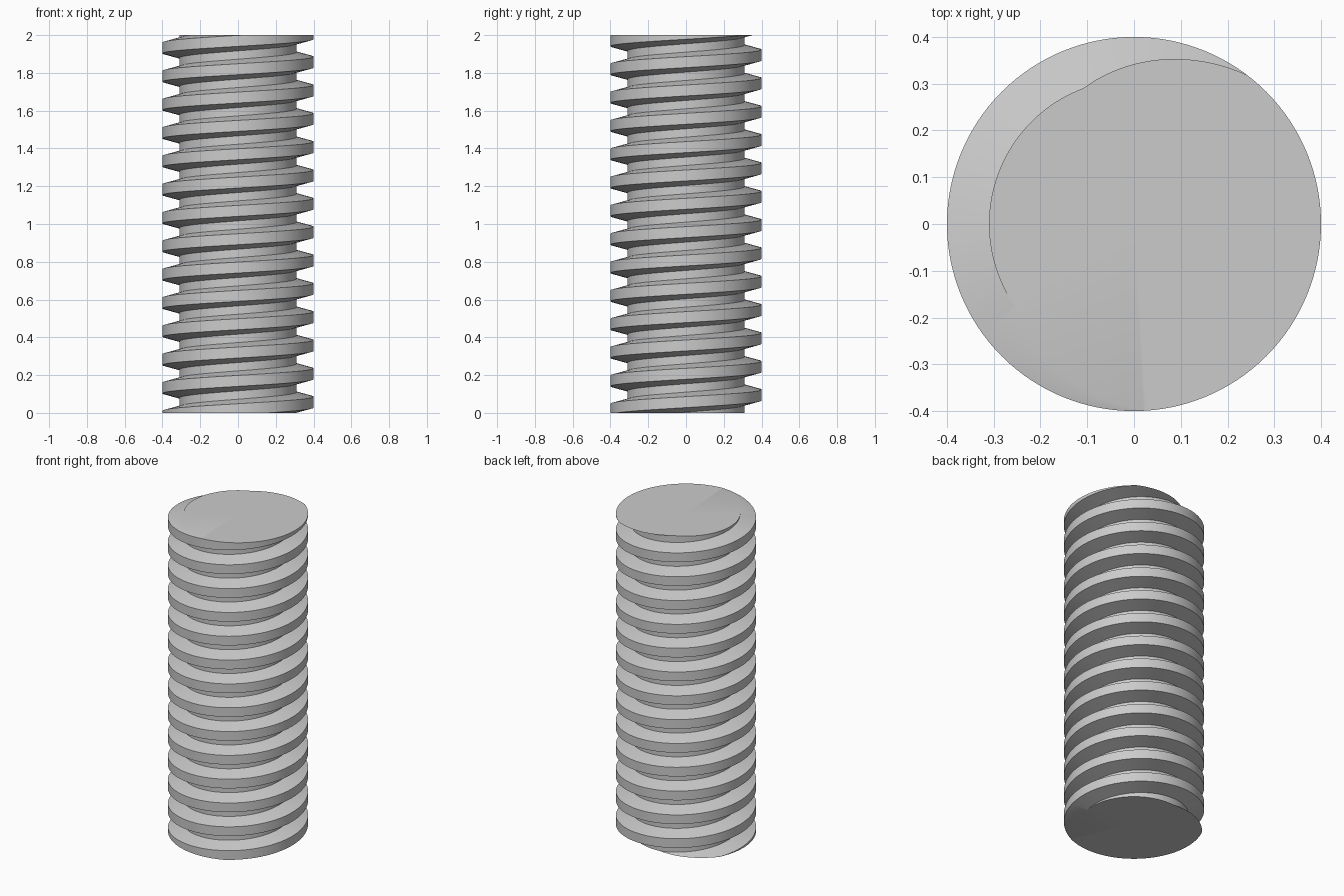
import bpy, bmesh, math

if "Cube" in bpy.data.objects:
    bpy.data.objects.remove(bpy.data.objects["Cube"])

SEG = 128            # steps per turn
PITCH = 0.15
ROOT_R, CREST_R = 0.31, 0.40
HALF_CREST = 0.029   # half width of the flat crest
FLANK = 0.024        # axial width of each sloping flank
HEIGHT = 2.0
TURNS = 17
START = 0.057 - 2 * PITCH   # crest height at angle 0, begun below the base

# trapezoidal thread profile: (radius, height offset)
profile = [(ROOT_R, -HALF_CREST - FLANK), (CREST_R, -HALF_CREST),
           (CREST_R, HALF_CREST), (ROOT_R, HALF_CREST + FLANK)]

bm = bmesh.new()

# sweep the profile along a right-handed helix
rows = []
for i in range(TURNS * SEG + 1):
    a = 2 * math.pi * (i % SEG) / SEG
    z = START + PITCH * i / SEG
    rows.append([bm.verts.new((r * math.cos(a), r * math.sin(a), z + dz))
                 for r, dz in profile])

for i in range(len(rows) - 1):
    p, q = rows[i], rows[i + 1]
    for k in range(3):
        bm.faces.new((p[k], q[k], q[k + 1], p[k + 1]))
    # root band joins this turn to the turn above
    if i + 1 + SEG < len(rows):
        bm.faces.new((p[3], q[3], rows[i + 1 + SEG][0], rows[i + SEG][0]))


# cut the ends flat and cap them
def cut_and_cap(z, direction):
    res = bmesh.ops.bisect_plane(
        bm, geom=bm.verts[:] + bm.edges[:] + bm.faces[:], dist=1e-6,
        plane_co=(0, 0, z), plane_no=(0, 0, direction), clear_outer=True)
    rim = [e for e in res["geom_cut"] if isinstance(e, bmesh.types.BMEdge)]
    centre = bm.verts.new((0, 0, z))
    for e in rim:
        bm.faces.new((e.verts[0], e.verts[1], centre))


cut_and_cap(0, -1)
cut_and_cap(HEIGHT, 1)
bmesh.ops.recalc_face_normals(bm, faces=bm.faces[:])

mesh = bpy.data.meshes.new("threaded_rod")
bm.to_mesh(mesh)
bm.free()
rod = bpy.data.objects.new("threaded_rod", mesh)
bpy.context.collection.objects.link(rod)
bpy.context.view_layer.objects.active = rod
rod.select_set(True)
bpy.ops.object.shade_smooth_by_angle(angle=math.radians(30))
